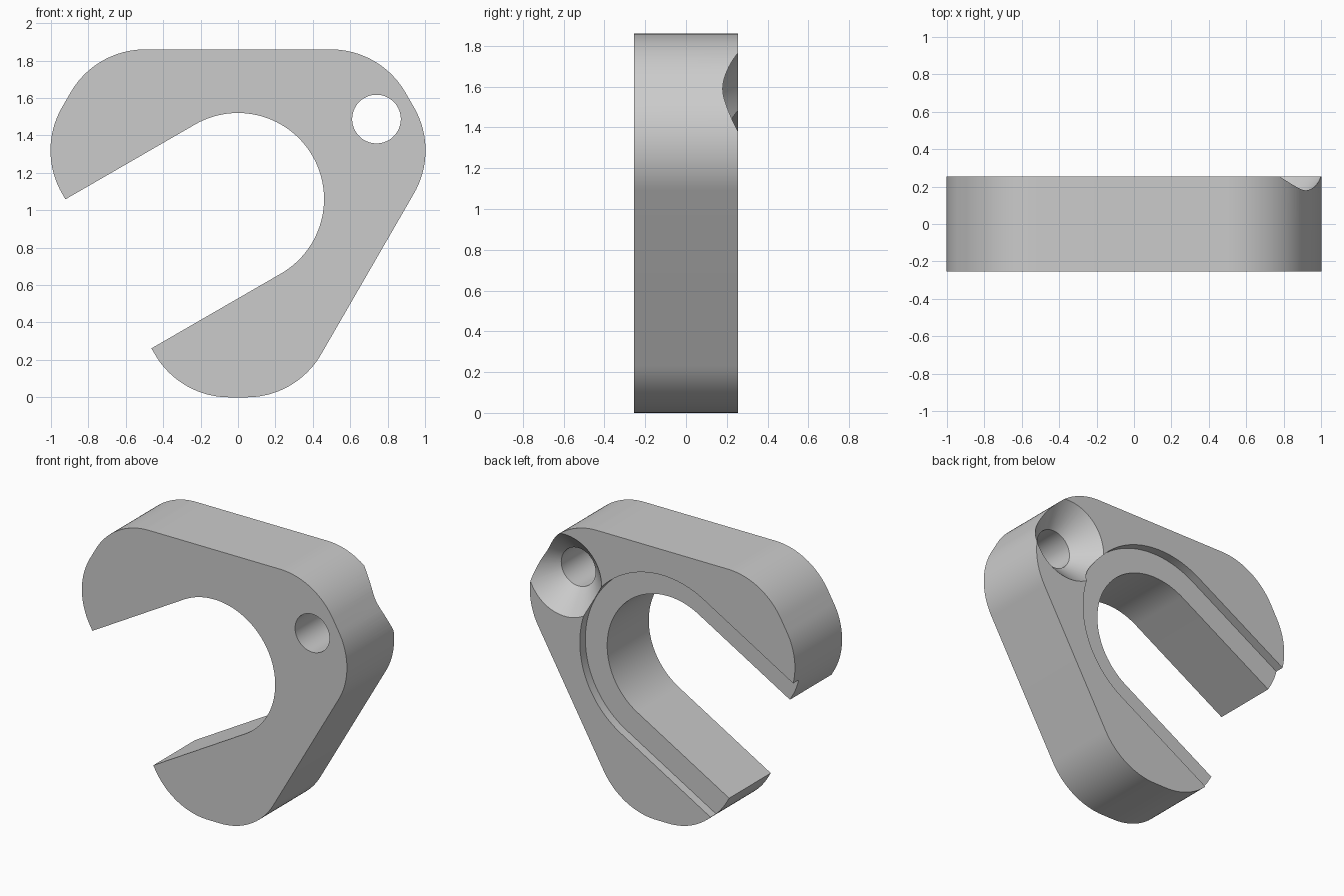
import bpy, bmesh
from math import sin, cos, tan, radians, pi
from mathutils import Vector

if "Cube" in bpy.data.objects:
    bpy.data.objects.remove(bpy.data.objects["Cube"])

HALF = 0.255                 # half thickness
CZ = 1.06                    # height of the bore axis
BORE = 0.46                  # bore radius, half the slot width
LEDGE, LEDGE_DEPTH = 0.625, 0.06
CORNER = 0.46                # outer corner radius
NEAR, FAR = 0.80, 1.06       # distances of long and short outer sides


def polar(r, angle):
    return Vector((r * cos(angle), r * sin(angle)))


def prism(name, points, y0, y1):
    """Extrude a closed outline, given around the bore axis, along y."""
    bm = bmesh.new()
    face = bm.faces.new([bm.verts.new((p.x, y0, p.y + CZ)) for p in points])
    new = bmesh.ops.extrude_face_region(bm, geom=[face])["geom"]
    bmesh.ops.translate(bm, vec=(0, y1 - y0, 0),
                        verts=[v for v in new if isinstance(v, bmesh.types.BMVert)])
    bmesh.ops.recalc_face_normals(bm, faces=bm.faces)
    return finish(name, bm)


def finish(name, bm):
    mesh = bpy.data.meshes.new(name)
    bm.to_mesh(mesh)
    bm.free()
    obj = bpy.data.objects.new(name, mesh)
    bpy.context.collection.objects.link(obj)
    return obj


def lathe(name, profile, centre, segments=96):
    """Solid of revolution about y from (radius, y) rings."""
    bm = bmesh.new()
    rings = []
    for r, y in profile:
        ring = [polar(r, 2 * pi * i / segments) + centre for i in range(segments)]
        rings.append([bm.verts.new((p.x, y, p.y + CZ)) for p in ring])
    for a, b in zip(rings, rings[1:]):
        for i in range(segments):
            j = (i + 1) % segments
            bm.faces.new((a[i], a[j], b[j], b[i]))
    bm.faces.new(rings[0])
    bm.faces.new(rings[-1])
    bmesh.ops.recalc_face_normals(bm, faces=bm.faces)
    return finish(name, bm)


def hexagon_outline(steps=20):
    """Hexagon of alternating side distances with rounded corners."""
    points = []
    for k in range(6):
        a, b = radians(60 * k + 30), radians(60 * k + 90)
        da, db = (FAR, NEAR) if k % 2 == 0 else (NEAR, FAR)
        da, db = da - CORNER, db - CORNER
        # arc centre lies at da along normal a and db along normal b
        centre = polar(da, a) + polar((db - da * cos(b - a)) / sin(b - a), a + pi / 2)
        points += [centre + polar(CORNER, a + (b - a) * i / steps) for i in range(steps + 1)]
    return points


def slot_outline(radius, steps=64):
    """Half round end, open toward the lower right of the model."""
    way = radians(210)
    arc = [polar(radius, way + pi / 2 + pi * i / steps) for i in range(steps + 1)]
    reach = polar(2, way)
    return [arc[0] + reach] + arc + [arc[-1] + reach]


# Body and cutters
body = prism("bracket_body", hexagon_outline(), -HALF, HALF)
hole_at = polar(0.855, radians(30))
hole, sink = 0.13, 0.28
over = 0.1
cutters = [
    prism("slot_cutter", slot_outline(BORE), -1, 1),
    prism("ledge_cutter", slot_outline(LEDGE), HALF - LEDGE_DEPTH, 1),
    lathe("screw_hole_cutter", [(hole, -1), (hole, HALF - sink + hole),
                                (sink + over, HALF + over)], hole_at),
]
bpy.ops.object.select_all(action="DESELECT")
bpy.context.view_layer.objects.active = body
body.select_set(True)
for cutter in cutters:
    cutter.hide_render = True
    mod = body.modifiers.new("cut", "BOOLEAN")
    mod.operation = "DIFFERENCE"
    mod.solver = "EXACT"
    mod.object = cutter
    bpy.ops.object.modifier_apply(modifier=mod.name)
    bpy.data.objects.remove(cutter)

# Colour and shading
grey = bpy.data.materials.new("light_grey")
grey.use_nodes = True
colour = (0.6, 0.6, 0.6, 1)
grey.diffuse_color = colour
grey.node_tree.nodes["Principled BSDF"].inputs["Base Color"].default_value = colour
body.data.materials.clear()
body.data.materials.append(grey)
bpy.ops.object.shade_smooth_by_angle(angle=radians(30))
